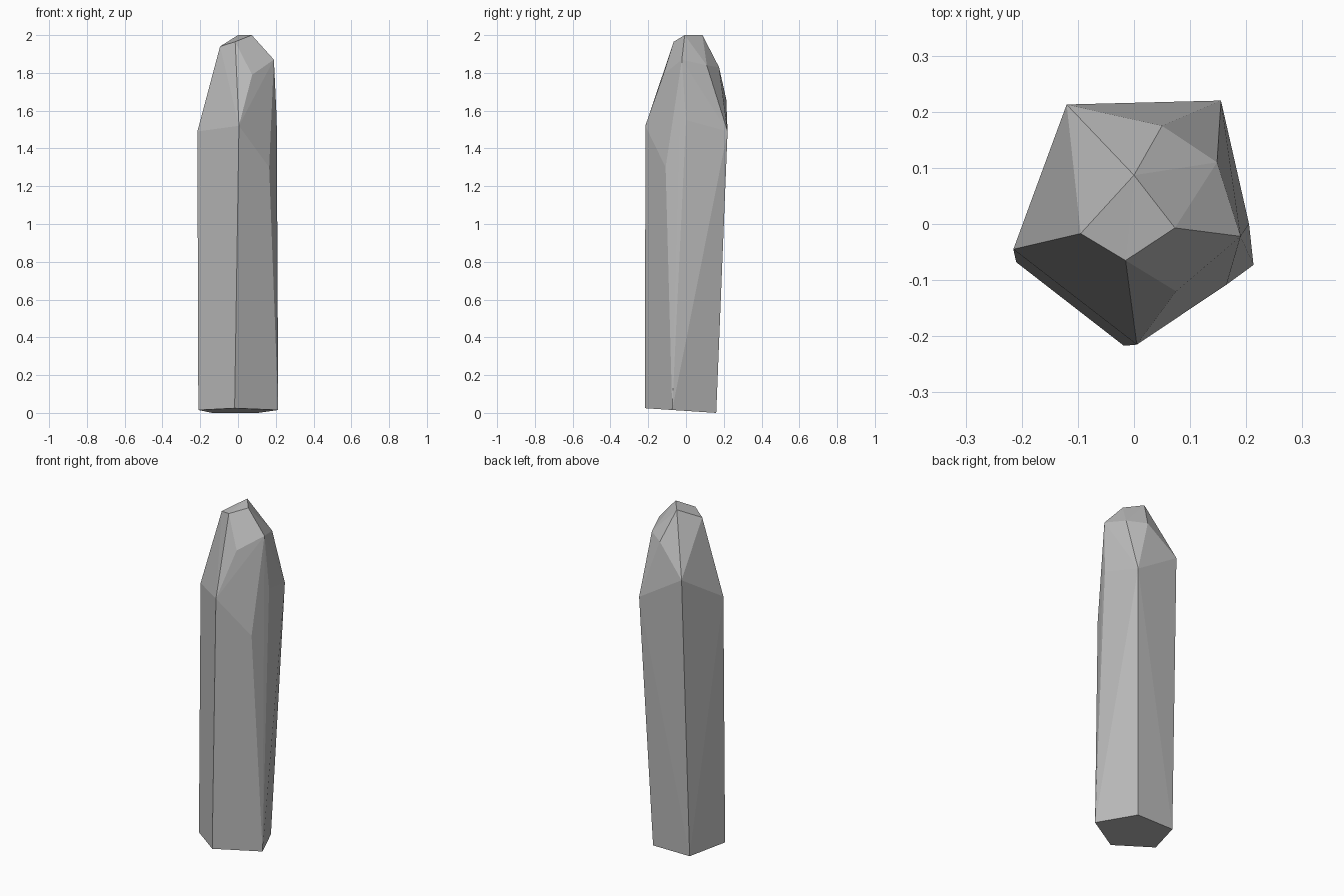
import bpy
import bmesh
from math import radians

default_cube = bpy.data.objects.get("Cube")
if default_cube:
    bpy.data.objects.remove(default_cube, do_unlink=True)


def make_material(name, color):
    material = bpy.data.materials.new(name)
    material.use_nodes = True
    material.diffuse_color = color
    material.node_tree.nodes["Principled BSDF"].inputs["Base Color"].default_value = color
    return material


def make_faceted_stone(name, rings, material):
    """Wrap flat facets around the corner rings and merge coplanar facets."""
    bm = bmesh.new()
    for ring in rings:
        for corner in ring:
            bm.verts.new(corner)
    hull = bmesh.ops.convex_hull(bm, input=bm.verts[:])
    loose = [v for v in hull["geom_interior"] if isinstance(v, bmesh.types.BMVert)]
    bmesh.ops.delete(bm, geom=loose, context="VERTS")
    bmesh.ops.dissolve_limit(bm, angle_limit=radians(2), verts=bm.verts[:], edges=bm.edges[:])
    bmesh.ops.recalc_face_normals(bm, faces=bm.faces[:])
    mesh = bpy.data.meshes.new(name)
    bm.to_mesh(mesh)
    bm.free()
    mesh.materials.append(material)
    stone = bpy.data.objects.new(name, mesh)
    bpy.context.collection.objects.link(stone)
    return stone


# Slightly tilted five-sided base
base_outline = [(-0.21, -0.068), (-0.018, -0.217), (0.213, -0.073), (0.105, 0.16), (-0.136, 0.16)]
base = [(x, y, 0.066 * (0.16 - y)) for x, y in base_outline]

# Shoulder where the long sides meet the tip
shoulder = [
    (-0.215, -0.045, 1.49),
    (0.005, -0.215, 1.52),
    (0.205, 0, 1.55),
    (0.155, 0.22, 1.49),
    (-0.12, 0.213, 1.66),
]

# Chipped corners on the front and back of the tip
chips = [
    (0.165, -0.108, 1.3),
    (0.075, -0.12, 1.79),
    (0.19, -0.022, 1.87),
    (0.148, 0.11, 1.84),
    (0.05, 0.175, 1.83),
]

# Small sloping facet at the very top
summit = [
    (0, 0.087, 2),
    (-0.095, -0.017, 1.94),
    (-0.015, -0.065, 1.965),
    (0.073, -0.007, 2),
]

stone_grey = make_material("stone grey", (0.5, 0.5, 0.5, 1))
make_faceted_stone("crystal_shard", [base, shoulder, chips, summit], stone_grey)
